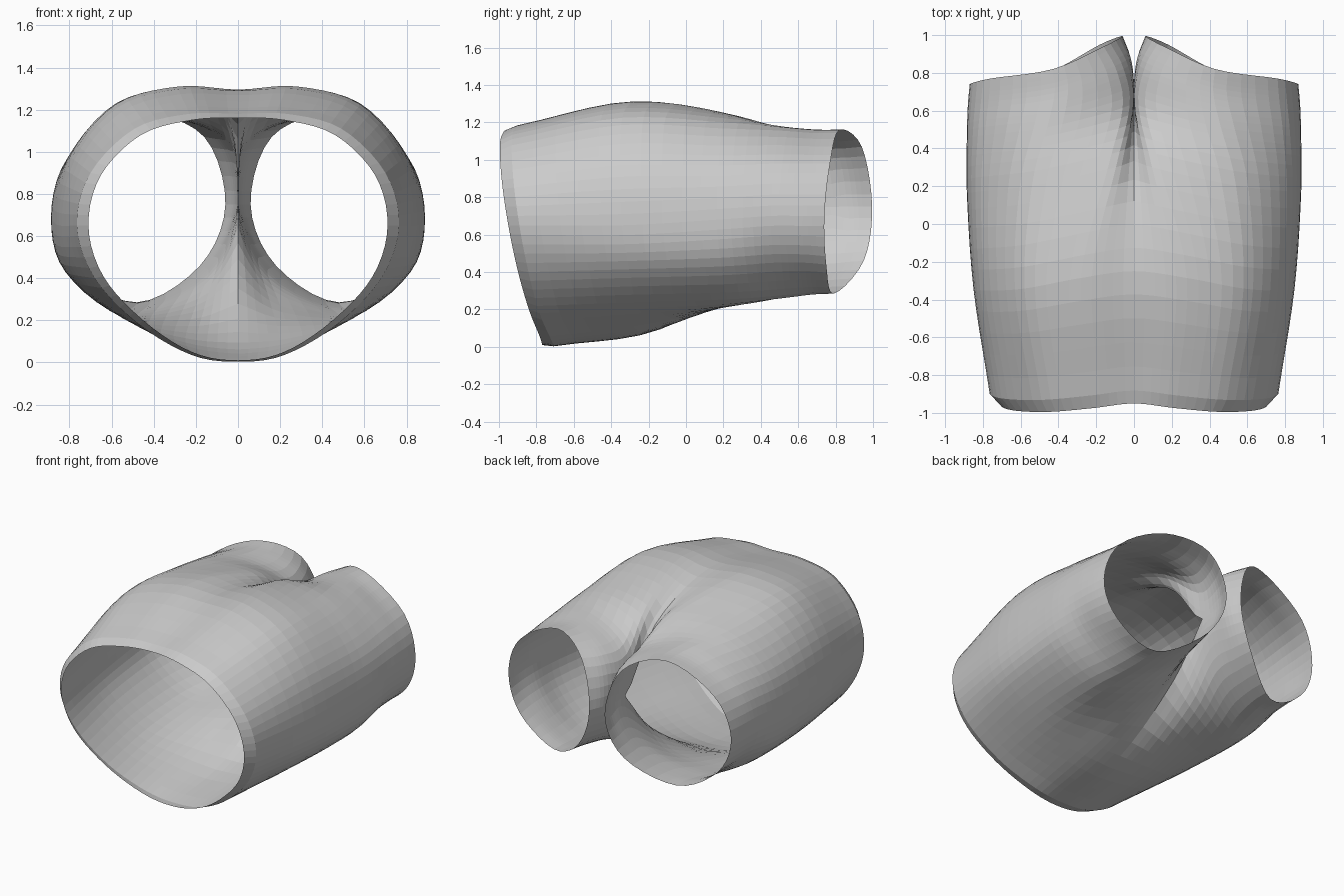
import bpy, bmesh
from mathutils import Vector

if "Cube" in bpy.data.objects:
    bpy.data.objects.remove(bpy.data.objects["Cube"])

# Half cross-sections (x, z): front centre -> outer side -> back centre,
# running from the waist rim to the leg rim
SECTIONS = [
    (0.00, [(0, 1.16), (.22, 1.15), (.46, 1.08), (.65, .89), (.71, .65), (.64, .41), (.45, .2), (.22, .05), (0, .01)]),
    (0.035, [(0, 1.18), (.23, 1.18), (.49, 1.11), (.70, .90), (.765, .65), (.68, .4), (.47, .18), (.22, .035), (0, .003)]),
    (0.36, [(0, 1.295), (.28, 1.31), (.58, 1.225), (.79, .97), (.85, .65), (.78, .415), (.54, .205), (.25, .115), (0, .095)]),
    (0.66, [(0, 1.13), (.14, 1.23), (.54, 1.2), (.81, .97), (.885, .68), (.82, .43), (.55, .23), (.2, .27), (0, .42)]),
    (0.83, [(0, .75), (.06, 1.07), (.46, 1.175), (.79, .98), (.885, .7), (.79, .45), (.5, .26), (.14, .42), (0, .75)]),
    (0.93, [(.015, .75), (.09, 1.06), (.42, 1.16), (.77, .98), (.88, .7), (.78, .45), (.48, .28), (.16, .45), (.015, .75)]),
    (1.00, [(.06, .75), (.16, 1.07), (.43, 1.16), (.76, .98), (.87, .7), (.77, .44), (.48, .285), (.18, .46), (.06, .75)]),
]
WAIST_Y = [-.95, -.975, -.995, -.985, -.95, -.9, -.84, -.78, -.77]
LEG_Y = [.995, .94, .82, .77, .74, .75, .79, .95, .995]
CROTCH = 4          # section where the leg closes into a tube
STEPS = 5


def spline(a, b, c, d, t):
    return 0.5 * (2 * b + (c - a) * t + (2 * a - 5 * b + 4 * c - d) * t * t
                  + (3 * b - a - 3 * c + d) * t ** 3)


def smooth(points, before, after):
    p = [before] + points + [after]
    out = [spline(*p[i:i + 4], k / STEPS) for i in range(len(points) - 1) for k in range(STEPS)]
    return out + [points[-1]]


def ring(index):
    s, outline = SECTIONS[index]
    pts = [Vector((x, w + (l - w) * s, z)) for (x, z), w, l in zip(outline, WAIST_Y, LEG_Y)]
    if index < 3:       # smooth across the centre line
        flip = Vector((-1, 1, 1))
        before, after = pts[1] * flip, pts[-2] * flip
    elif index < CROTCH:    # tight crease between the legs
        before, after = 2 * pts[0] - pts[1], 2 * pts[-1] - pts[-2]
    else:               # closed leg tube
        before, after = pts[-2], pts[1]
    out = smooth(pts, before, after)
    for v in out:
        v.x = max(v.x, 0)
        v.z = max(v.z, 0)
    return out


def loft(name, rings):
    bm = bmesh.new()
    rows = [[bm.verts.new(p) for p in r] for r in rings]
    for r0, r1 in zip(rows, rows[1:]):
        for i in range(len(r0) - 1):
            bm.faces.new((r0[i], r0[i + 1], r1[i + 1], r1[i]))
    bmesh.ops.remove_doubles(bm, verts=bm.verts, dist=0.0005)
    bmesh.ops.recalc_face_normals(bm, faces=bm.faces)
    mesh = bpy.data.meshes.new(name)
    bm.to_mesh(mesh)
    bm.free()
    obj = bpy.data.objects.new(name, mesh)
    bpy.context.collection.objects.link(obj)
    mirror = obj.modifiers.new("mirror", 'MIRROR')
    mirror.merge_threshold = 0.0005
    return obj


rings = [ring(i) for i in range(len(SECTIONS))]

# Waistband: narrow tapered hem around the waist opening
loft("waistband", rings[:2])

# Shorts body: seat, front panels and both legs
columns = [smooth(list(c), 2 * c[0] - c[1], 2 * c[-1] - c[-2]) for c in zip(*rings[1:])]
for column in columns:
    for v in column:
        v.x = max(v.x, 0)

# Inseam: front and back edges join from the crotch to the leg rim,
# and stay on the centre line above it
front, back = columns[0], columns[-1]
join = STEPS * (CROTCH - 1)
for i, (f, b) in enumerate(zip(front, back)):
    if i < join:
        f.x = b.x = 0
    else:
        front[i] = (f + b) / 2
        back[i] = front[i].copy()
loft("shorts_body", list(zip(*columns)))
